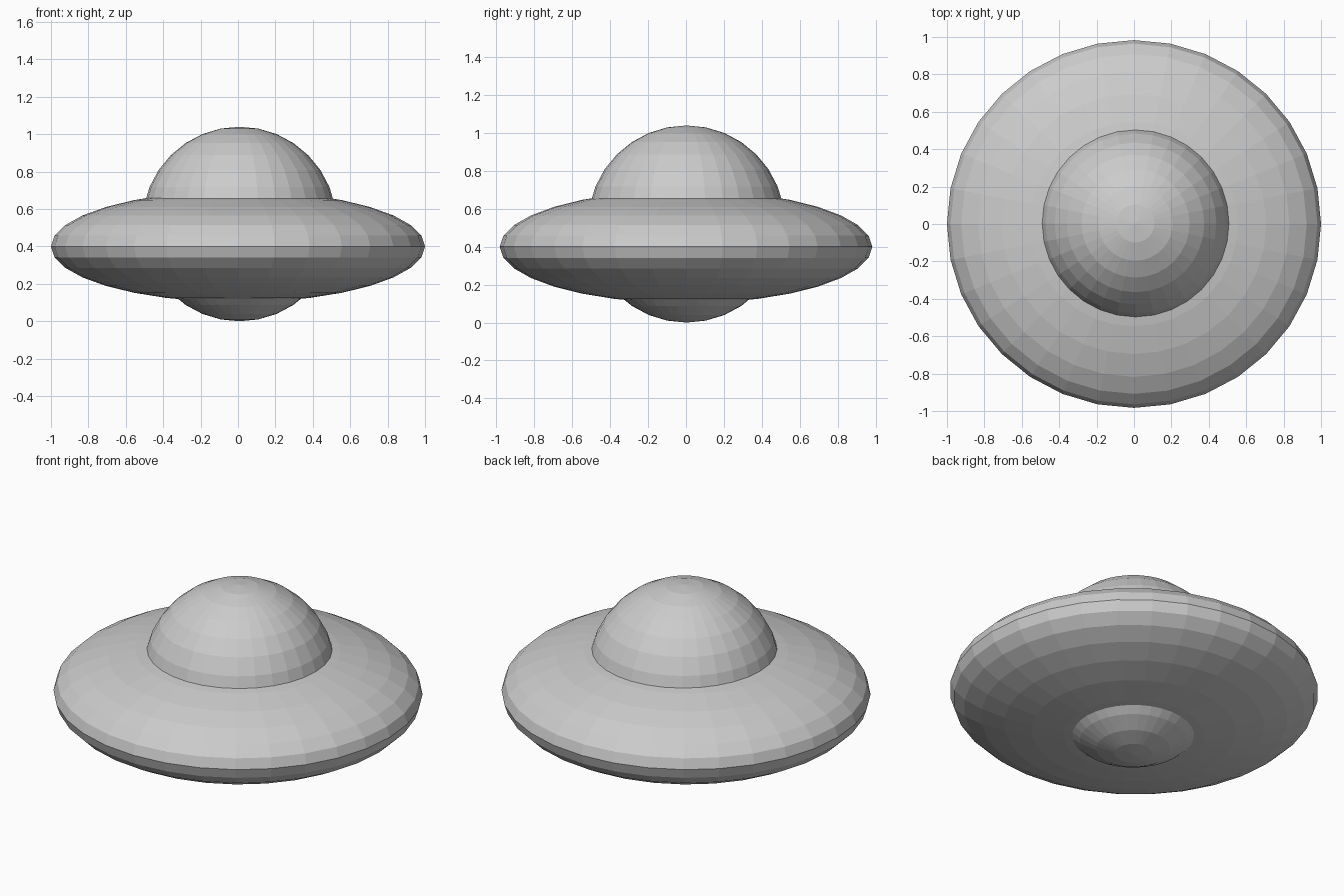
import bpy

if "Cube" in bpy.data.objects:
    bpy.data.objects.remove(bpy.data.objects["Cube"])


def ball(name, centre, radii):
    """Flat-shaded 32 x 16 sphere, stretched to the given radii."""
    bpy.ops.mesh.primitive_uv_sphere_add(segments=32, ring_count=16, radius=1, location=centre)
    ob = bpy.context.object
    ob.name = name
    ob.scale = radii
    bpy.ops.object.transform_apply(location=False, rotation=False, scale=True)
    return ob


# Wide flattened disc
ball("saucer_disc", (0, 0, 0.40), (1.0, 0.983, 0.298))

# Cabin ball: shows as the dome on top and the bulge underneath
ball("cabin_dome", (0.008, 0.003, 0.52), (0.52, 0.52, 0.52))
